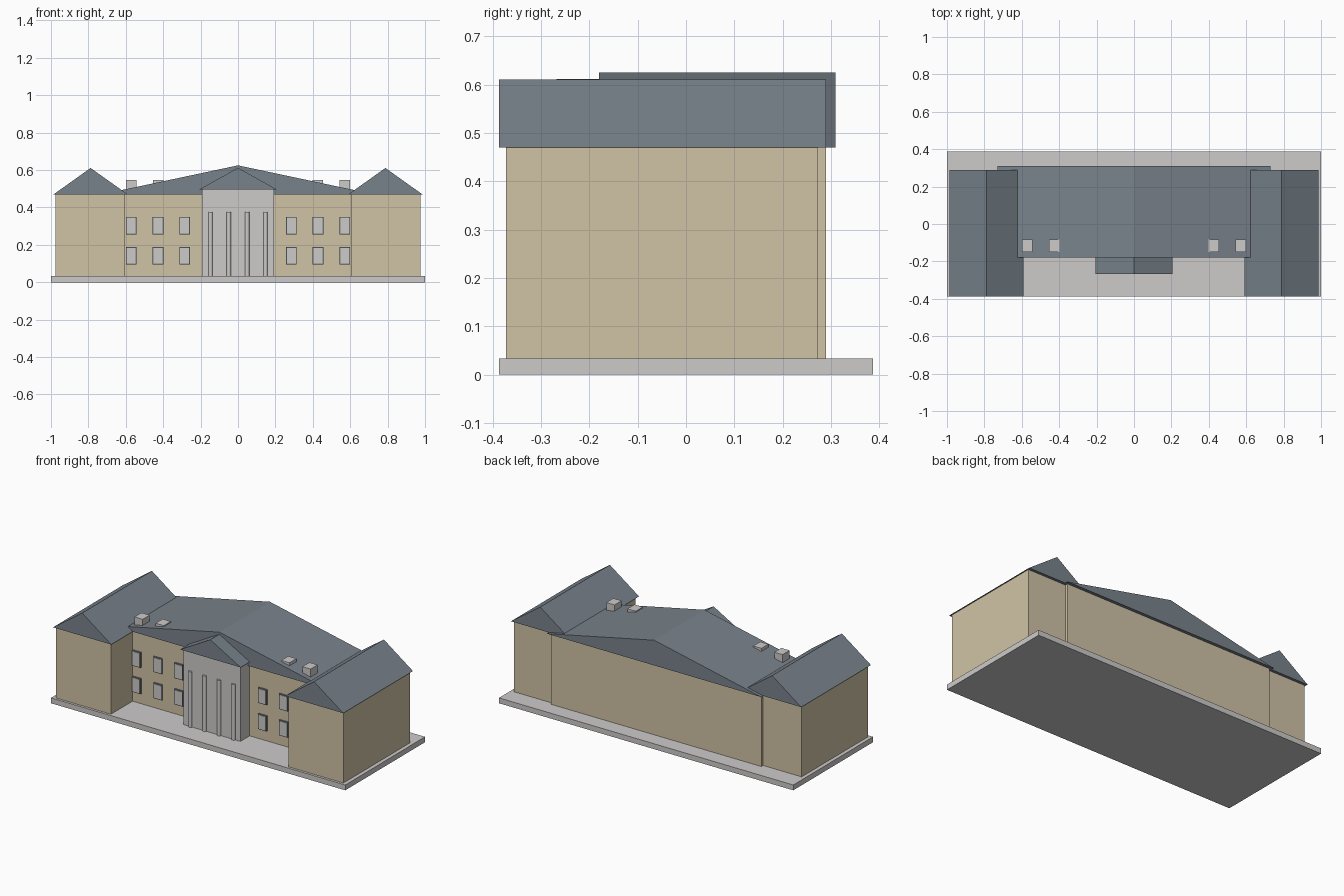
import bpy
import bmesh

cube = bpy.data.objects.get("Cube")
if cube:
    bpy.data.objects.remove(cube, do_unlink=True)


def material(name, rgb):
    mat = bpy.data.materials.new(name)
    mat.use_nodes = True
    mat.diffuse_color = (*rgb, 1)
    mat.node_tree.nodes["Principled BSDF"].inputs["Base Color"].default_value = (*rgb, 1)
    return mat


SAND = material("sandstone", (0.63, 0.55, 0.38))
SLATE = material("slate", (0.19, 0.225, 0.26))
STONE = material("pale_stone", (0.61, 0.597, 0.59))


def finish(name, bm, mat):
    bmesh.ops.recalc_face_normals(bm, faces=bm.faces)
    mesh = bpy.data.meshes.new(name)
    bm.to_mesh(mesh)
    bm.free()
    mesh.materials.append(mat)
    obj = bpy.data.objects.new(name, mesh)
    bpy.context.collection.objects.link(obj)
    return obj


def prism(name, profile, y0, y1, mat):
    """Extrude an (x, z) outline from y0 to y1."""
    bm = bmesh.new()
    face = bm.faces.new([bm.verts.new((x, y0, z)) for x, z in profile])
    ext = bmesh.ops.extrude_face_region(bm, geom=[face])["geom"]
    moved = [v for v in ext if isinstance(v, bmesh.types.BMVert)]
    bmesh.ops.translate(bm, verts=moved, vec=(0, y1 - y0, 0))
    return finish(name, bm, mat)


def box(name, cx, half, y0, y1, z0, z1, mat):
    a, b = cx - half, cx + half
    return prism(name, [(a, z0), (b, z0), (b, z1), (a, z1)], y0, y1, mat)


def gable(name, cx, half, y0, y1, eave, ridge):
    return prism(name, [(cx - half, eave), (cx + half, eave), (cx, ridge)], y0, y1, SLATE)


GROUND, EAVE, FRONT = 0.033, 0.47, -0.162

# Plinth and central block
box("plinth", 0, 1.0, -0.387, 0.387, 0, GROUND, STONE)
box("main_walls", 0, 0.715, FRONT, 0.29, GROUND, EAVE, SAND)
gable("main_roof", 0, 0.73, -0.18, 0.309, EAVE, 0.625)

# Portico with engaged columns
box("portico", 0, 0.193, -0.252, FRONT, GROUND, 0.5, STONE)
gable("portico_roof", 0, 0.206, -0.268, -0.16, 0.497, 0.612)
for i in range(4):
    bm = bmesh.new()
    bmesh.ops.create_cone(bm, cap_ends=True, segments=12, radius1=0.012,
                          radius2=0.012, depth=0.375 - GROUND)
    bmesh.ops.translate(bm, verts=bm.verts,
                        vec=(-0.147 + 0.098 * i, -0.252, (0.375 + GROUND) / 2))
    column = finish(f"column_{i + 1}", bm, STONE)
    for poly in column.data.polygons:
        poly.use_smooth = abs(poly.normal.z) < 0.5

# Mirrored wings, windows and chimneys
for side, s in (("left", 1), ("right", -1)):
    box(f"{side}_wing_walls", s * 0.79, 0.187, -0.372, 0.273, GROUND, EAVE, SAND)
    gable(f"{side}_wing_roof", s * 0.788, 0.198, -0.387, 0.29, EAVE, 0.611)
    for col, x in enumerate((0.285, 0.427, 0.571)):
        for row, z in (("lower", 0.142), ("upper", 0.303)):
            tag = f"{side}_{row}_window_{col + 1}"
            box(f"{tag}_frame", s * x, 0.029, FRONT - 0.009, FRONT + 0.01,
                z - 0.047, z + 0.047, SLATE)
            box(f"{tag}_pane", s * x, 0.024, FRONT - 0.011, FRONT,
                z - 0.042, z + 0.042, STONE)
    for n, x in enumerate((0.427, 0.571)):
        box(f"{side}_chimney_{n + 1}", s * x, 0.028, -0.15, -0.082, 0.45, 0.547, STONE)
